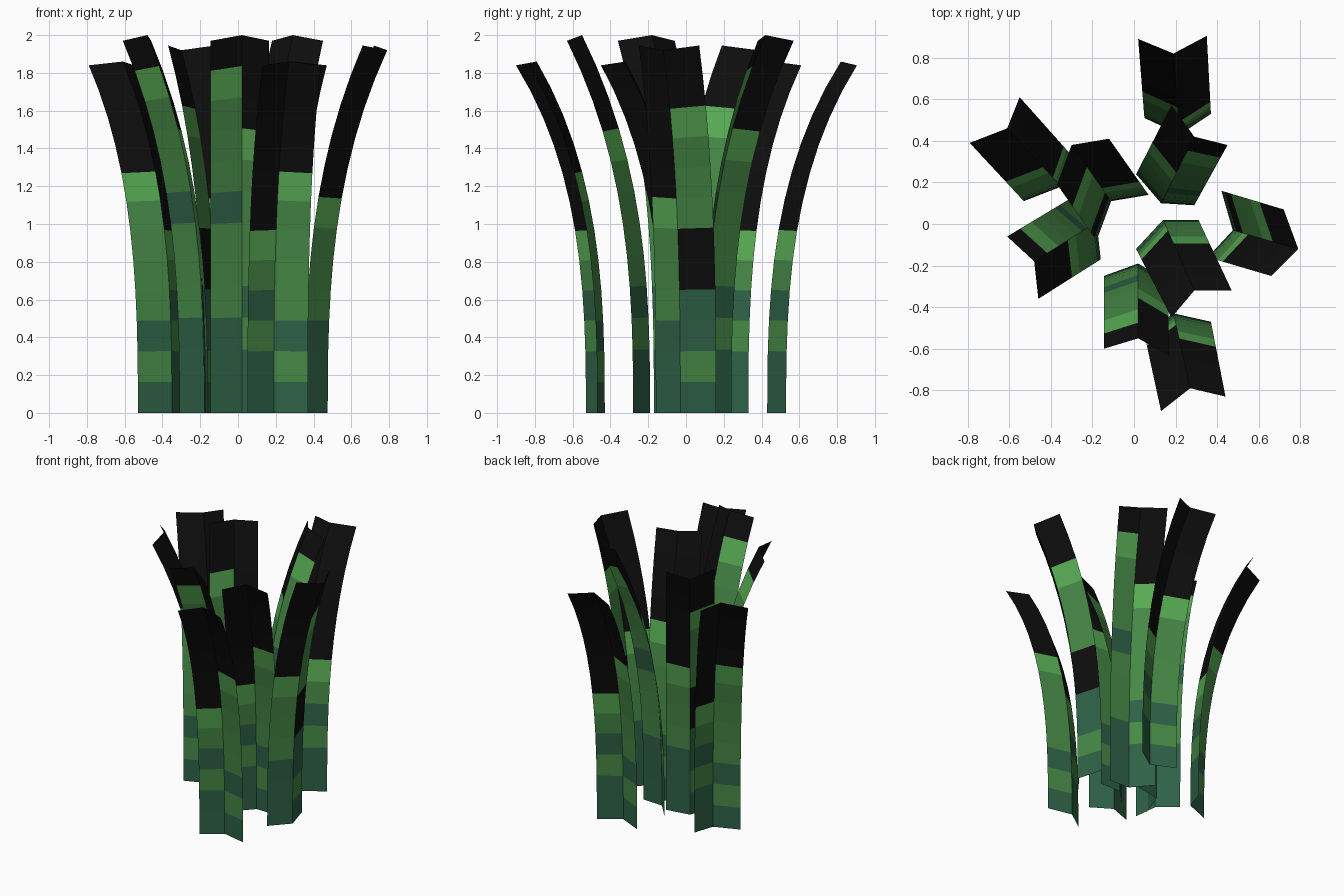
import bpy

if "Cube" in bpy.data.objects:
    bpy.data.objects.remove(bpy.data.objects["Cube"])

# One material per flat colour
COLOURS = [
    ("black_tip", (0.004, 0.004, 0.004, 1)),
    ("light_green", (0.098, 0.413, 0.089, 1)),
    ("mid_green", (0.061, 0.246, 0.061, 1)),
    ("deep_teal_green", (0.027, 0.120, 0.061, 1)),
]
MATS = []
for name, col in COLOURS:
    m = bpy.data.materials.new(name)
    m.diffuse_color = col
    m.use_nodes = True
    m.node_tree.nodes["Principled BSDF"].inputs["Base Color"].default_value = m.diffuse_color
    MATS.append(m)

# Blade kinds: fold height, edge height, stretch of lower rows,
# colour bands from the ground up for the left and right wing (seen from outside)
KEY = {"B": 0, "L": 1, "M": 2, "T": 3}
KINDS = {
    "short": (1.86, 1.84, 0.055, "TTMTMLBBBBBB", "TMTMMMMLBBBB"),
    "middle": (1.92, 1.945, 0.02, "TTTMMMLBBBBB", "TMTTBBMMMLBB"),
    "tall": (2.00, 1.97, 0.01, "TTTMMMTMMMLB", "TTMTMMMMLBBB"),
}
ROWS = 12


def blade(name, kind, base, tip):
    """V-folded strip; base and tip are left edge, fold, right edge (x, y)."""
    fold_h, edge_h, k, left, right = KINDS[kind]
    verts, faces, mats = [], [], []
    for r in range(ROWS + 1):
        t = r / ROWS
        bend = t ** 2.7
        rise = t * (1 + k - k * t * t)
        for i in range(3):
            x = base[i][0] + (tip[i][0] - base[i][0]) * bend
            y = base[i][1] + (tip[i][1] - base[i][1]) * bend
            h = fold_h if i == 1 else edge_h
            # rows stay level low down and tilt towards the tip
            z = fold_h * rise + (h - fold_h) * t * t
            verts.append((x, y, z))
    for r in range(ROWS):
        for i, bands in enumerate((left, right)):
            a = r * 3 + i
            faces.append((a, a + 1, a + 4, a + 3))
            mats.append(KEY[bands[r]])
    me = bpy.data.meshes.new(name)
    me.from_pydata(verts, [], faces)
    for m in MATS:
        me.materials.append(m)
    for p, mi in zip(me.polygons, mats):
        p.material_index = mi
        p.use_smooth = False
    ob = bpy.data.objects.new(name, me)
    bpy.context.collection.objects.link(ob)


# Short blades, fold towards the middle
blade("blade_back", "short",
      ((0.37, 0.53), (0.22, 0.43), (0.05, 0.51)),
      ((0.35, 0.905), (0.19, 0.82), (0.02, 0.89)))
blade("blade_front", "short",
      ((0.05, -0.53), (0.19, -0.43), (0.37, -0.47)),
      ((0.13, -0.90), (0.27, -0.79), (0.44, -0.83)))
blade("blade_back_left", "short",
      ((-0.30, 0.33), (-0.35, 0.18), (-0.53, 0.11)),
      ((-0.55, 0.61), (-0.61, 0.46), (-0.79, 0.39)))
blade("blade_centre_front", "short",
      ((0.01, -0.12), (0.14, 0.02), (0.31, 0.02)),
      ((0.18, -0.45), (0.29, -0.32), (0.47, -0.32)))

# Middle blades, fold pointing outwards
blade("blade_right", "middle",
      ((0.355, -0.16), (0.475, -0.03), (0.42, 0.16)),
      ((0.66, -0.25), (0.79, -0.12), (0.72, 0.07)))
blade("blade_inner_left", "middle",
      ((0.07, 0.14), (-0.11, 0.11), (-0.18, -0.08)),
      ((-0.12, 0.41), (-0.30, 0.38), (-0.37, 0.19)))

# Tall blades, fold towards the middle
blade("blade_left", "tall",
      ((-0.31, 0.12), (-0.18, 0.01), (-0.16, -0.17)),
      ((-0.61, -0.06), (-0.48, -0.18), (-0.46, -0.36)))
blade("blade_front_left", "tall",
      ((-0.145, -0.25), (0.02, -0.19), (0.165, -0.28)),
      ((-0.145, -0.60), (0.02, -0.55), (0.165, -0.63)))
blade("blade_centre_back", "tall",
      ((0.29, 0.09), (0.13, 0.10), (0.01, 0.24)),
      ((0.45, 0.38), (0.29, 0.42), (0.18, 0.57)))
